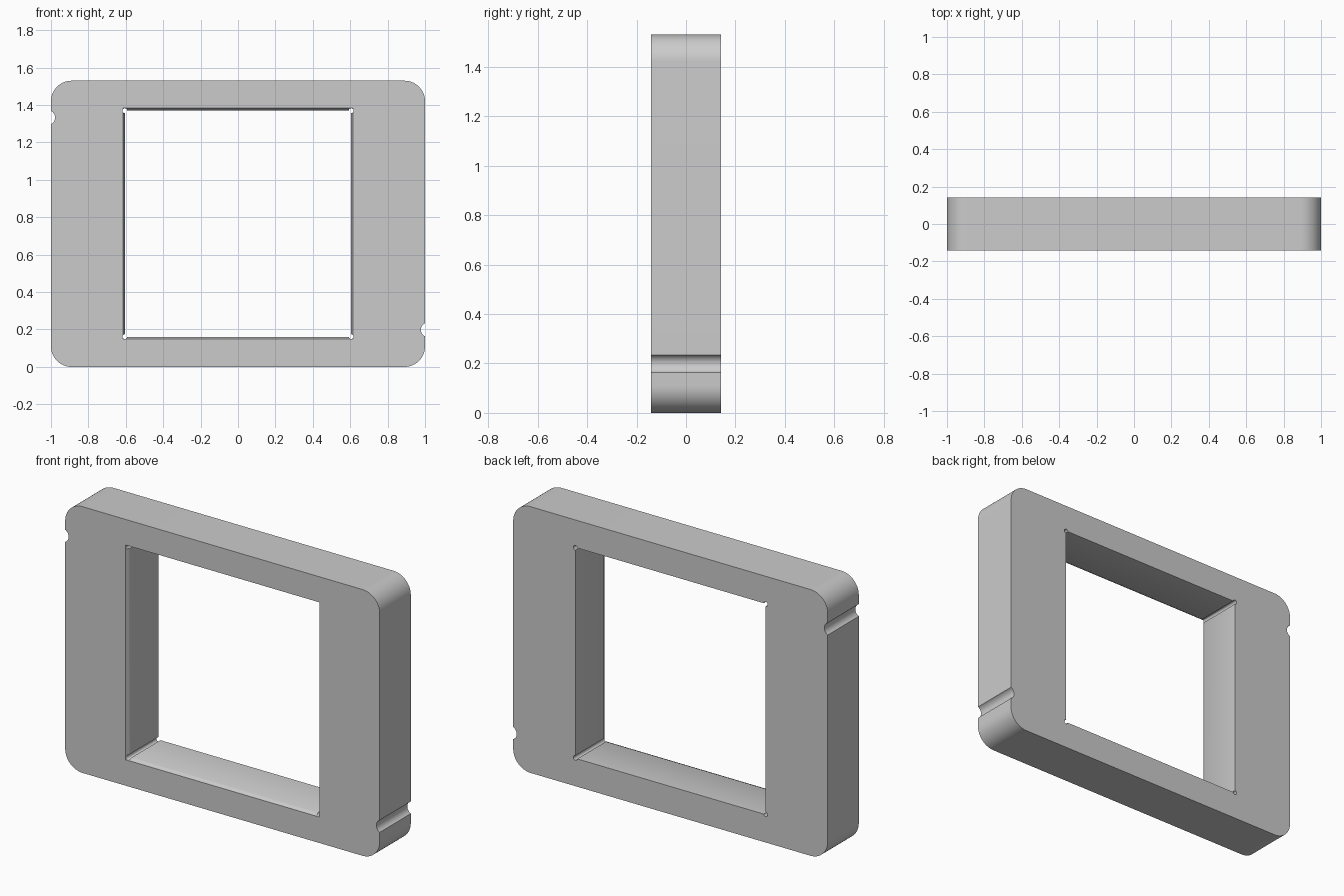
import bpy, bmesh
from math import sin, cos, pi

if "Cube" in bpy.data.objects:
    bpy.data.objects.remove(bpy.data.objects["Cube"])

W, H, D, R = 1.0, 1.53, 0.141, 0.11      # half width, height, half depth, corner radius
CX, CZ0, CZ1 = 0.605, 0.16, 1.372        # window opening


def loft(name, loops):
    """Closed solid through matching loops of (x, y, z) points running front to back."""
    bm = bmesh.new()
    rings = [[bm.verts.new(p) for p in loop] for loop in loops]
    n = len(rings[0])
    bm.faces.new(rings[0])
    bm.faces.new(rings[-1][::-1])
    for a, b in zip(rings, rings[1:]):
        for i in range(n):
            bm.faces.new((a[i], b[i], b[(i + 1) % n], a[(i + 1) % n]))
    bmesh.ops.recalc_face_normals(bm, faces=bm.faces)
    me = bpy.data.meshes.new(name)
    bm.to_mesh(me)
    bm.free()
    ob = bpy.data.objects.new(name, me)
    bpy.context.collection.objects.link(ob)
    return ob


def arc(x, z, r, a0, a1, n):
    return [(x + r * cos(a0 + (a1 - a0) * i / n), z + r * sin(a0 + (a1 - a0) * i / n))
            for i in range(n + 1)]


def at_depth(outline, y):
    return [(x, y, z) for x, z in outline]


def window(grow, y):
    x, a, b = CX + grow, CZ0 - grow, CZ1 + grow
    return [(-x, y, a), (x, y, a), (x, y, b), (-x, y, b)]


# Rounded slab
outline = []
for k, (x, z) in enumerate([(W - R, H - R), (R - W, H - R), (R - W, R), (W - R, R)]):
    outline += arc(x, z, R, k * pi / 2, (k + 1) * pi / 2, 16)
frame = loft("frame", [at_depth(outline, -D), at_depth(outline, D)])

# Window with a small chamfer on its front edge
cutters = [loft("window_cutter", [window(0.011, -0.3), window(0.011, -D),
                                  window(0, -D + 0.023), window(0, 0.3)])]


def round_cutter(name, x, z, r, n):
    circle = arc(x, z, r, 0.03, 2 * pi + 0.03, n)[:-1]
    cutters.append(loft(name, [at_depth(circle, -0.32), at_depth(circle, 0.32)]))


# Corner relief holes
for x in (-CX, CX):
    for z in (CZ0 + 0.002, CZ1 - 0.002):
        round_cutter("corner_hole_cutter", x, z, 0.013, 20)

# Side notches
round_cutter("left_notch_cutter", -1.017, 1.333, 0.039, 40)
round_cutter("right_notch_cutter", 1.017, 0.199, 0.039, 40)

# Cut everything, then drop the cutters
bpy.context.view_layer.objects.active = frame
for c in cutters:
    c.hide_render = True
    m = frame.modifiers.new("cut", 'BOOLEAN')
    m.operation, m.solver, m.object = 'DIFFERENCE', 'EXACT', c
    bpy.ops.object.modifier_apply(modifier=m.name)
for c in cutters:
    bpy.data.objects.remove(c)

bpy.ops.object.select_all(action='DESELECT')
frame.select_set(True)
bpy.ops.object.shade_smooth_by_angle(angle=0.5)
